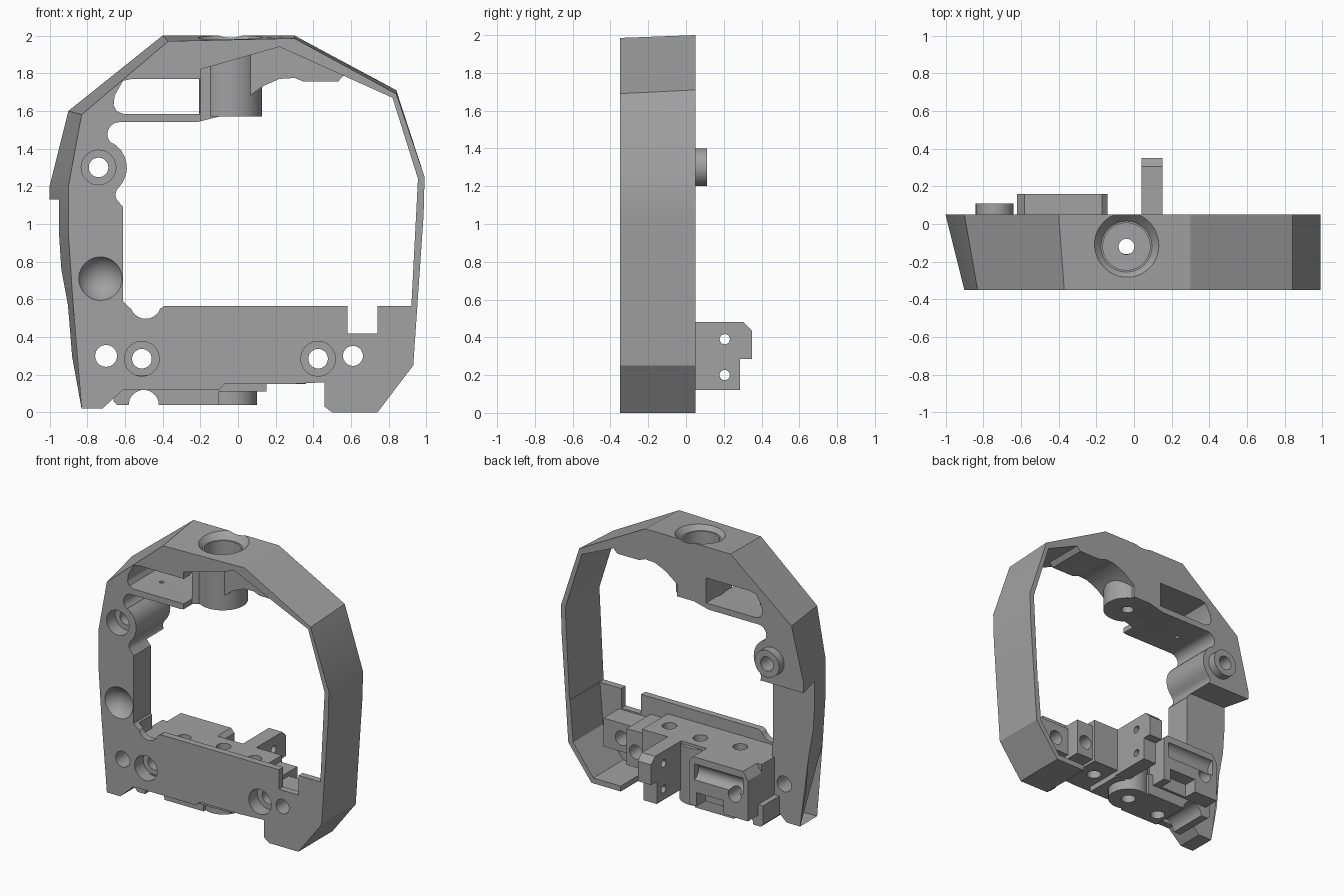
import bpy, bmesh
from math import cos, sin, radians, pi
from mathutils import Matrix, Vector

if "Cube" in bpy.data.objects:
    bpy.data.objects.remove(bpy.data.objects["Cube"])

grey = bpy.data.materials.new("matte_grey")
grey.use_nodes = True
COLOR = (0.36, 0.36, 0.36, 1)
grey.diffuse_color = COLOR
grey.node_tree.nodes["Principled BSDF"].inputs["Base Color"].default_value = COLOR


def finish(bm, name):
    bmesh.ops.recalc_face_normals(bm, faces=bm.faces)
    mesh = bpy.data.meshes.new(name)
    bm.to_mesh(mesh)
    bm.free()
    obj = bpy.data.objects.new(name, mesh)
    bpy.context.collection.objects.link(obj)
    mesh.materials.append(grey)
    return obj


def loft(name, front, y0, y1, back=None):
    """Solid between a front and a back outline given in x, z."""
    bm = bmesh.new()
    a = [bm.verts.new((x, y0, z)) for x, z in front]
    b = [bm.verts.new((x, y1, z)) for x, z in back or front]
    bm.faces.new(a)
    bm.faces.new(b[::-1])
    for i in range(len(a)):
        j = (i + 1) % len(a)
        bm.faces.new((a[i], b[i], b[j], a[j]))
    return finish(bm, name)


def box(name, x, y, z):
    return loft(name, [(x[0], z[0]), (x[1], z[0]), (x[1], z[1]), (x[0], z[1])], *y)


def rod(name, axis, center, r, length, r2=None, sides=40):
    """Cylinder or cone centred on a point, along x, y or z."""
    bm = bmesh.new()
    turn = {"x": Matrix.Rotation(pi / 2, 4, "Y"), "y": Matrix.Rotation(pi / 2, 4, "X"),
            "z": Matrix.Identity(4)}[axis]
    bmesh.ops.create_cone(bm, cap_ends=True, segments=sides, radius1=r,
                          radius2=r if r2 is None else r2, depth=length,
                          matrix=Matrix.Translation(Vector(center)) @ turn)
    return finish(bm, name)


def arc(cx, cz, r, a0, a1, n=10):
    return [(cx + r * cos(radians(a0 + (a1 - a0) * i / n)),
             cz + r * sin(radians(a0 + (a1 - a0) * i / n))) for i in range(n + 1)]


def combine(obj, tools, mode="DIFFERENCE"):
    for t in tools:
        mod = obj.modifiers.new("cut", "BOOLEAN")
        mod.operation, mod.solver, mod.object = mode, "EXACT", t
    deps = bpy.context.evaluated_depsgraph_get()
    mesh = bpy.data.meshes.new_from_object(obj.evaluated_get(deps))
    obj.modifiers.clear()
    obj.data = mesh


def discard(tools):
    for t in tools:
        bpy.data.objects.remove(t)


# Ring body: the right side of the outline tapers towards the front
bottom = [(.985, 1.05), (.93, .25), (.74, 0), (.5, 0), (.46, .03), (.46, .16), (.26, .15),
          (-.07, .15), (-.1, .12), (-.61, .12), (-.72, .02), (-.83, .02)]
front = [(-.37, 1.97), (.3, 1.985), (.84, 1.69), (.99, 1.25)] + bottom + [
    (-.875, .57), (-.9, .95), (-.9, 1.2), (-.83, 1.58)]
back = [(-.4, 2), (.3, 2), (.84, 1.71), (.99, 1.25)] + bottom + [
    (-.93, .57), (-1, .95), (-1, 1.2), (-.9, 1.6)]
frame = loft("ring_frame", front, -.35, .05, back)

# Main window, with the rounded cheek on its right side and the web at the top
window = ([(-.22, 1.54)] + arc(-.63, 1.477, .063, 90, 235) + arc(-.74, 1.3, .15, 58, -42)
          + arc(-.6, 1.155, .05, 140, 215, 5) + [(-.61, 1.09), (-.61, .59), (-.575, .555)]
          + arc(-.49, .58, .083, 200, 340) + [(-.39, .565), (.58, .565), (.58, .42),
          (.74, .42), (.74, .565), (.92, .565), (.955, 1.24), (.82, 1.67), (.56, 1.787),
          (.53, 1.755), (.35, 1.755), (.3, 1.775), (.22, 1.77), (.13, 1.73),
          (.04, 1.66), (.04, 1.57), (-.1, 1.57)])
slot = [(-.2, 1.585), (-.2, 1.77), (-.56, 1.77), (-.61, 1.76), (-.655, 1.68),
        (-.66, 1.63), (-.645, 1.6), (-.61, 1.585)]
recess = [(-.2, 1.5), (-.2, 1.82), (.22, 1.94), (.82, 1.67), (.7, 1.5)]
hollow = [(-.6, -.1), (.5, -.1), (.5, .04), (.725, .04), (.89, .26), (.92, .62), (-.6, .62)]
cuts = [loft("cutter", window, -.5, .2), loft("cutter", slot, -.5, .2),
        loft("cutter", recess, -.5, -.25), loft("cutter", hollow, -.3, .2),
        box("cutter", (-1.2, -.58), (-.15, .2), (-.1, 1.13)),
        rod("cutter", "z", (-.52, -.15, 1.56), .015, .1)]
combine(frame, cuts)
discard(cuts)

# Vertical socket hanging under the top, and the rear sleeve
socket = rod("top_socket", "z", (-.04, -.12, 1.765), .168, .39, sides=64)
sleeve = rod("rear_sleeve", "y", (-.74, .075, 1.3), .1, .07)

# Lower clamp body
clamp = box("clamp_body", (-.62, .36), (-.302, .0), (.15, .48))
outline = [(-.62, .12), (-.62, .42), (-.58, .48), (-.17, .48), (-.14, .45), (-.14, .12)]
jaw = loft("clamp_jaw", outline, -.2, .16)
groove = [rod("cutter", "x", (-.38, .17, .37), .06, .4),
          box("cutter", (-.42, -.2), (.06, .3), (.1, .22))]
combine(jaw, groove)
discard(groove)
foot = loft("clamp_foot", [(-.66, .06), (-.64, .04)] + arc(-.5, .04, .08, 180, 0)
            + [(-.1, .04), (-.1, .2), (-.66, .2)], -.26, .04)
collar = rod("shaft_collar", "z", (-.04, -.11, .25), .14, .42, sides=48)
step = box("side_step", (.34, .5), (-.302, -.02), (.17, .44))
tail = box("side_block", (.48, .76), (-.302, -.12), (.2, .41))
rail = box("lower_rail", (-.1, .15), (-.3, -.02), (.11, .18))

# Upright bracket with two cross holes
bracket = box("rear_bracket", (.04, .15), (-.1, .285), (.12, .48))
ear = box("bracket_ear", (.04, .15), (.2, .35), (.285, .48))
combine(bracket, [ear], "UNION")
corner = rod("cutter", "x", (.1, .35, .48), .045, .3, sides=4)
pins = [corner] + [rod("cutter", "x", (.1, .205, z), .027, .4, sides=24) for z in (.2, .39)]
combine(bracket, pins)
discard(pins + [ear])

# Countersunk shaft bore, running through the top
bore = [rod("cutter", "z", (-.04, -.12, 1.98), .135, .06, .19, 64),
        rod("cutter", "z", (-.04, -.12, 1.87), .125, .38, sides=48),
        rod("cutter", "z", (-.04, -.12, 1.7), .042, .5, sides=24)]
for part in (frame, socket):
    combine(part, bore)
discard(bore)

# Bolt holes from the front, with counterbores
holes = []
for x, z, r in ((-.74, 1.3, .052), (-.51, .285, .052), (.425, .285, .052),
                (-.7, .3, .058), (.61, .3, .053)):
    holes.append(rod("cutter", "y", (x, 0, z), r, 1, sides=32))
    if r < .053:
        holes.append(rod("cutter", "y", (x, -.35, z), .092, .2, sides=40))
for part in (frame, sleeve, clamp, jaw, step, tail):
    combine(part, holes)
discard(holes)

# Vertical holes in the clamp
wells = [rod("cutter", "z", (x, y, .3), .05, .8, sides=32)
         for x, y in ((-.34, -.15), (-.04, -.11), (.24, -.15))]
for part in (clamp, jaw, foot, collar, rail):
    combine(part, wells)
discard(wells)

# Round thumb dimple
bm = bmesh.new()
bmesh.ops.create_uvsphere(bm, u_segments=40, v_segments=24, radius=.13,
                          matrix=Matrix.Translation((-.73, -.41, .71)))
dimple = finish(bm, "cutter")
combine(frame, [dimple])
discard([dimple])

# Smooth the rounds, keep the edges sharp
bpy.ops.object.select_all(action="DESELECT")
parts = [frame, socket, sleeve, clamp, jaw, foot, collar, step, tail, rail, bracket]
for part in parts:
    part.select_set(True)
bpy.context.view_layer.objects.active = frame
bpy.ops.object.shade_smooth_by_angle(angle=radians(25))
